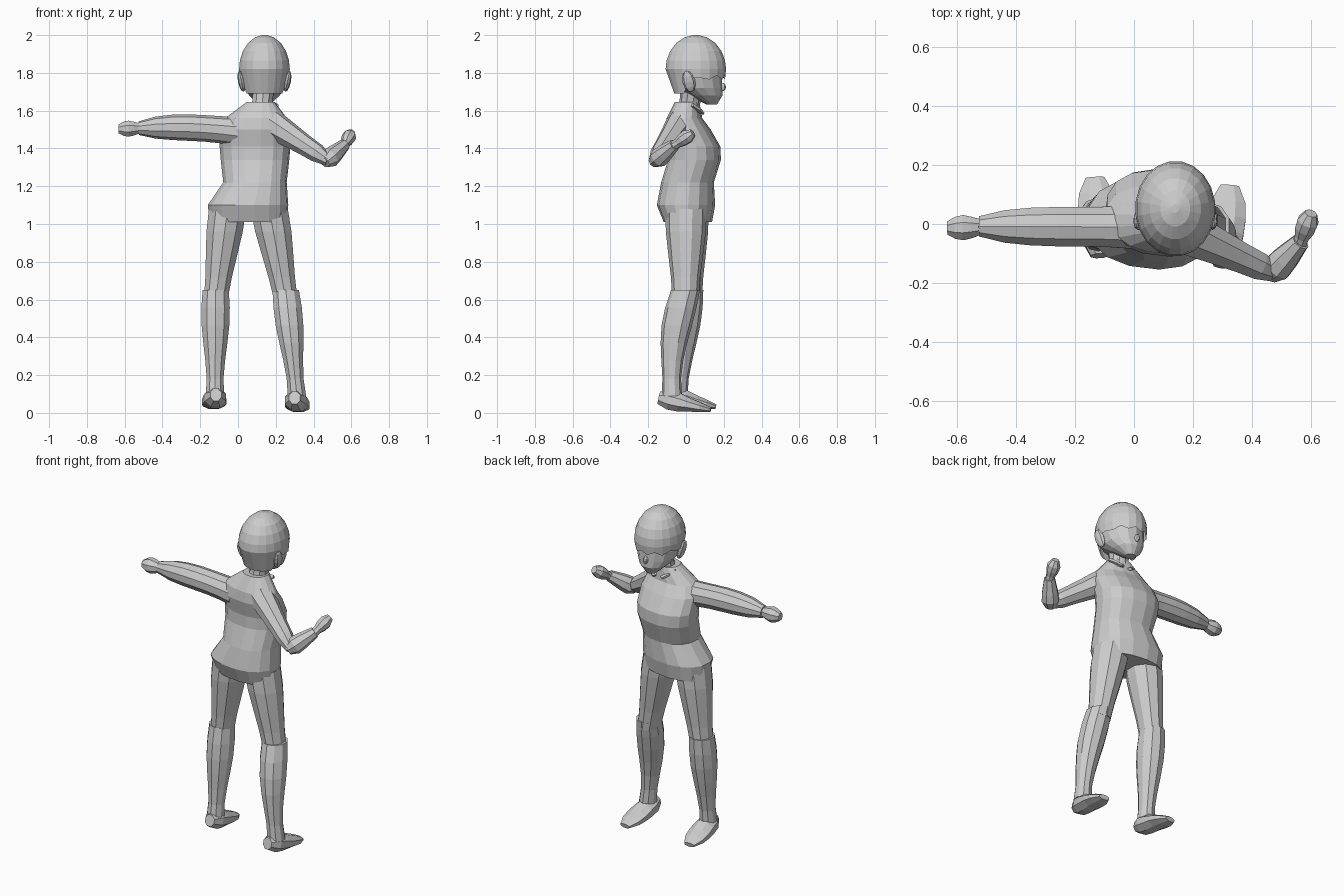
import bpy, bmesh, math
from mathutils import Vector

if "Cube" in bpy.data.objects:
    bpy.data.objects.remove(bpy.data.objects["Cube"])


def loft(name, rings, n=10, yaw=0.0, along=False, power=1.0, cap_end=True):
    """Skin rings of (centre, half width, half depth); along=True turns them across the path."""
    bm = bmesh.new()
    pts = [Vector(r[0]) for r in rings]
    rows = []
    for i, (_, a, b) in enumerate(rings):
        u, v = Vector((math.cos(yaw), math.sin(yaw), 0)), Vector((-math.sin(yaw), math.cos(yaw), 0))
        if along:
            t = (pts[min(i + 1, len(pts) - 1)] - pts[max(i - 1, 0)]).normalized()
            u = t.cross(Vector((0, 0, 1))).normalized()
            v = u.cross(t)
        row = []
        for k in range(n):
            ang = 2 * math.pi * (k + 0.5) / n
            ca, sa = (math.copysign(abs(f) ** power, f) for f in (math.cos(ang), math.sin(ang)))
            row.append(bm.verts.new(pts[i] + u * (ca * a) + v * (sa * b)))
        rows.append(row)
    for p, q in zip(rows, rows[1:]):
        for k in range(n):
            bm.faces.new((p[k], p[(k + 1) % n], q[(k + 1) % n], q[k]))
    bm.faces.new(rows[0])
    if cap_end:
        bm.faces.new(rows[-1])
    bmesh.ops.recalc_face_normals(bm, faces=bm.faces)
    me = bpy.data.meshes.new(name)
    bm.to_mesh(me)
    bm.free()
    ob = bpy.data.objects.new(name, me)
    bpy.context.collection.objects.link(ob)
    return ob


def limb(name, p, q, widths, depths=None, n=10, along=True, bow=(0, 0, 0)):
    """Tapered limb from p to q, bulging sideways by bow in the middle."""
    p, q, bow = Vector(p), Vector(q), Vector(bow)
    last = len(widths) - 1
    rings = [(p.lerp(q, i / last) + bow * math.sin(math.pi * i / last), w, d)
             for i, (w, d) in enumerate(zip(widths, depths or widths))]
    return loft(name, rings, n, along=along)


def ball(name, loc, scale, rot=(0, 0, 0)):
    bpy.ops.mesh.primitive_uv_sphere_add(segments=8, ring_count=6, location=loc, rotation=rot)
    bpy.context.object.name = name
    bpy.context.object.scale = scale


HX = 0.14  # head centre line

# Sweater body with a flared hem: z, centre x, centre y, half width, half depth
body = [(1.01, .055, .01, .205, .125), (1.10, .053, 0, .214, .152), (1.22, .09, .008, .168, .138),
        (1.34, .09, .045, .182, .138), (1.41, .09, .045, .188, .135), (1.50, .09, .01, .19, .118),
        (1.56, .095, -.008, .165, .092), (1.645, .12, .005, .075, .065)]
loft("sweater", [((x, y, z), a, b) for z, x, y, a, b in body], n=16, yaw=-0.12, power=0.88)

# Neck and collar flaps
limb("neck", (.12, .01, 1.58), (HX, .035, 1.74), (.058, .056, .062), along=False)
for s in (-1, 1):
    limb("collar_flap", (.125 + s * .075, .03, 1.63), (.13 + s * .025, .09, 1.585),
         (.02, .026, .012), (.013, .012, .008), n=6)

# Face and jaw: z, centre y, half width, half depth
face = [(1.86, .05, .125, .14), (1.77, .055, .122, .135), (1.72, .07, .11, .122),
        (1.68, .105, .082, .088), (1.632, .137, .03, .027)]
loft("face", [((HX, y, z), a, b) for z, y, a, b in face], n=14)

# Hair dome with a jagged fringe over the brow
angles = [math.radians(d) for d in (85, 68, 50, 32, 15, 0, -15)]
hair = loft("hair", [((HX, .052, 1.82 + .181 * math.sin(t)), .136 * math.cos(t), .162 * math.cos(t))
                     for t in angles], n=20, cap_end=False)
for i, v in enumerate(hair.data.vertices[-20:]):
    if v.co.y > 0.08:
        v.co.z = 1.765 if i % 2 else 1.785
    elif v.co.y < 0:
        v.co = (HX + (v.co.x - HX) * 0.8, v.co.y * 0.6, 1.69)

# Nose and ears
ball("nose", (HX, .187, 1.725), (.014, .025, .024))
for s in (-1, 1):
    ball("ear", (HX + s * .122, .015, 1.755), (.018, .034, .058), (.25, s * .2, 0))

# Outstretched arm
limb("left_sleeve", (0, -.01, 1.49), (-.525, -.008, 1.507),
     (.078, .072, .07, .07, .067, .058, .036), bow=(0, 0, .012))
limb("left_hand", (-.5, -.01, 1.507), (-.633, -.014, 1.503), (.03, .031, .04, .046, .04, .024), n=8)

# Bent arm with raised fist
limb("right_upper_sleeve", (.18, -.03, 1.53), (.48, -.168, 1.335),
     (.078, .07, .062, .055, .05, .03), n=8)
limb("right_lower_sleeve", (.46, -.175, 1.325), (.565, -.06, 1.42), (.03, .052, .048, .04, .032), n=8)
limb("right_hand", (.56, -.07, 1.41), (.6, .036, 1.483), (.025, .026, .036, .038, .022), n=8)

# Legs share their profiles; each side has its own hip, knee, ankle, heel and toe
THIGH = (.104, .101, .088, .074, .066)
SHIN = (.073, .079, .077, .067, .055, .047, .051)
FOOT_W = (.032, .06, .066, .069, .062, .034)
FOOT_H = (.036, .055, .052, .038, .028, .014)
for side, hip, knee, ankle, heel, toe, bow in (
        ("left", (-.055, .01, 1.08), (-.118, .015, .6), (-.122, -.045, .09),
         (-.117, -.108, .096), (-.132, .157, .032), 0),
        ("right", (.165, 0, 1.08), (.253, -.003, .6), (.312, -.075, .09),
         (.30, -.143, .08), (.325, .13, .016), -.025)):
    limb(side + "_thigh", hip, knee, THIGH, [r * 1.05 for r in THIGH], along=False)
    limb(side + "_lower_leg", knee[:2] + (.65,), ankle, SHIN, [r * 1.05 for r in SHIN],
         along=False, bow=(0, bow, 0))
    limb(side + "_foot", heel, toe, FOOT_W, FOOT_H, n=8)
